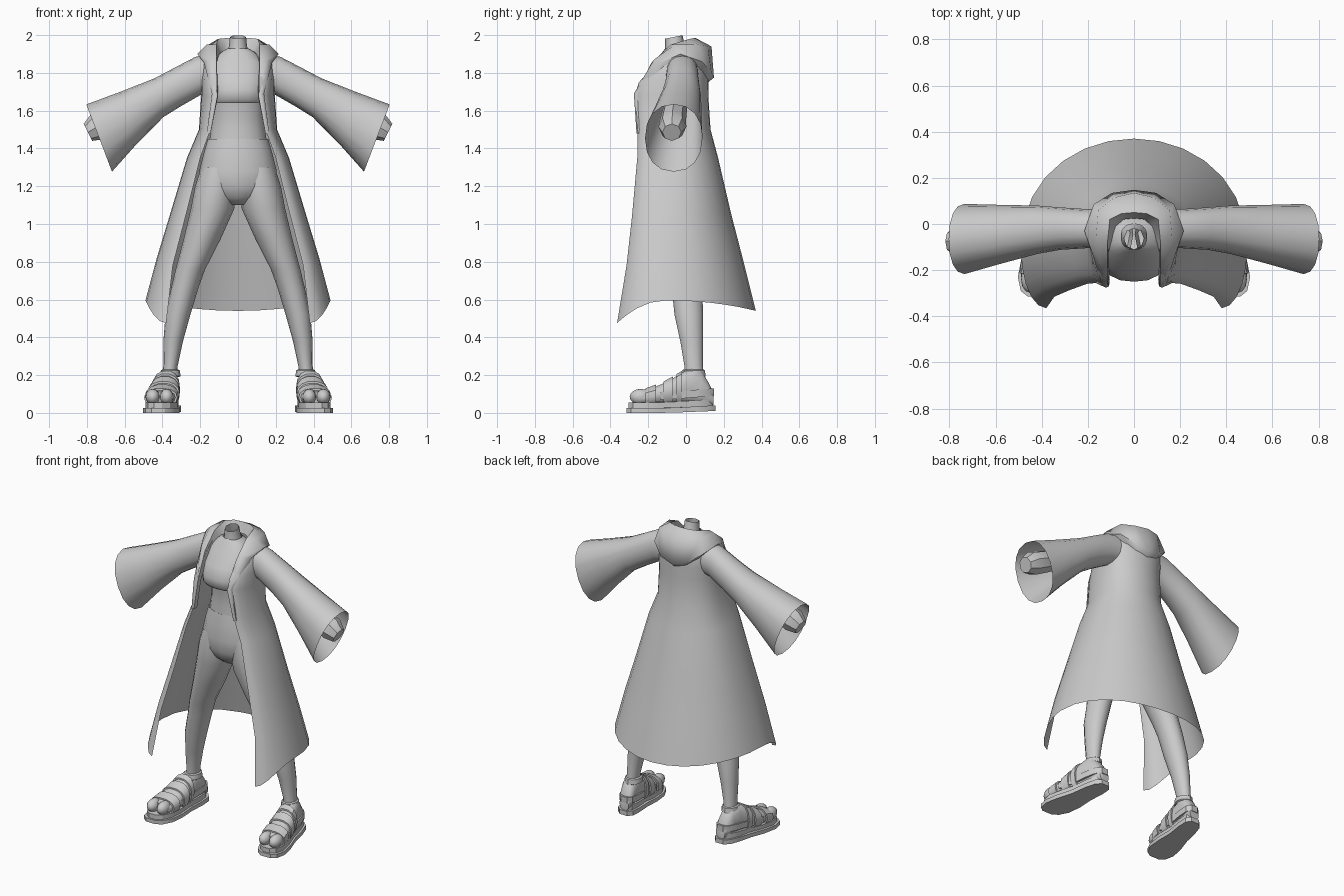
import bpy, bmesh
from math import sin, cos, pi, radians
from mathutils import Vector


def finish(name, bm, mirror=False, angle=50):
    bmesh.ops.recalc_face_normals(bm, faces=bm.faces)
    me = bpy.data.meshes.new(name)
    bm.to_mesh(me)
    bm.free()
    ob = bpy.data.objects.new(name, me)
    bpy.context.collection.objects.link(ob)
    bpy.ops.object.select_all(action='DESELECT')
    ob.select_set(True)
    bpy.context.view_layer.objects.active = ob
    bpy.ops.object.shade_smooth_by_angle(angle=radians(angle))
    if mirror:
        m = ob.modifiers.new("mirror", 'MIRROR')
        m.use_clip = True
    return ob


def loft(name, rings, closed=True, caps=(False, False), mirror=False, angle=50):
    """Skin a list of point rings into a surface."""
    bm = bmesh.new()
    vs = [[bm.verts.new(p) for p in r] for r in rings]
    n = len(rings[0])
    for a, b in zip(vs, vs[1:]):
        for i in range(n if closed else n - 1):
            j = (i + 1) % n
            bm.faces.new((a[i], a[j], b[j], b[i]))
    if caps[0]:
        bm.faces.new(vs[0])
    if caps[1]:
        bm.faces.new(vs[-1])
    return finish(name, bm, mirror, angle)


def ring(c, u, v, n=12, p=1.0):
    """Ellipse (p=1) or boxier superellipse (p<1) around c with half axes u, v."""
    c, u, v = Vector(c), Vector(u), Vector(v)
    f = lambda t: abs(t) ** p * (1 if t >= 0 else -1)
    return [c + u * f(cos(2 * pi * i / n)) + v * f(sin(2 * pi * i / n)) for i in range(n)]


def flat(x, y, z, rx, ry, n=16, p=1.0):
    return ring((x, y, z), (rx, 0, 0), (0, ry, 0), n, p)


def lerp(table, t):
    """Interpolate rows keyed by their first value."""
    for a, b in zip(table, table[1:]):
        if t <= b[0]:
            k = (t - a[0]) / (b[0] - a[0])
            return [p + (q - p) * k for p, q in zip(a[1:], b[1:])]
    return table[-1][1:]


# --- Coat body: open-fronted shell, half rings from back centre to front edge
def coat_ring(zb, zs, zf, yb, w, ys, xf, yf):
    pts = []
    for i in range(8):
        t = pi / 2 * i / 7
        pts.append((w * sin(t), ys + (yb - ys) * cos(t) ** 0.9 if i < 7 else ys,
                    zs + (zb - zs) * max(cos(t), 0) ** 2))
    for i in range(1, 6):
        t = pi / 2 * i / 5
        pts.append((xf + (w - xf) * cos(t), ys + (yf - ys) * sin(t), zs + (zf - zs) * sin(t) ** 2))
    pts[0] = (0, yb, zb)
    return pts


loft("coat_body", [coat_ring(*r) for r in (
    (.54, .595, .475, .37, .49, -.11, .38, -.365),
    (.80, .82, .78, .305, .43, -.10, .345, -.315),
    (1.05, 1.05, 1.05, .24, .36, -.09, .275, -.285),
    (1.35, 1.35, 1.35, .17, .27, -.07, .20, -.258),
    (1.50, 1.50, 1.50, .13, .207, -.06, .145, -.255),
    (1.68, 1.68, 1.68, .118, .195, -.045, .113, -.27),
    (1.76, 1.76, 1.75, .12, .195, -.035, .112, -.25),
    (1.86, 1.85, 1.85, .115, .19, -.03, .112, -.16),
    (1.91, 1.91, 1.90, .09, .16, -.02, .11, -.10),
)], closed=False, mirror=True)

# --- Bell sleeves, opening outwards
loft("sleeve", [ring(c, u, (0, h, 0), 8 if i == 9 else 16, .9) for i, (c, u, h) in enumerate((
    ((.14, -.02, 1.80), (.01, 0, .10), .085),
    ((.21, -.02, 1.785), (.015, 0, .10), .085),
    ((.32, -.02, 1.725), (.02, 0, .10), .092),
    ((.42, -.025, 1.668), (.025, 0, .102), .105),
    ((.58, -.045, 1.562), (.045, 0, .137), .128),
    ((.735, -.065, 1.455), (.068, 0, .178), .152)))], mirror=True)

# --- Arms inside the sleeves, cut off at the wrist
loft("arm", [ring(c, (r * .45, 0, r * .9), (0, r, 0), 8) for c, r in (
    ((.15, -.03, 1.79), .06), ((.45, -.05, 1.66), .06), ((.68, -.07, 1.545), .07),
    ((.745, -.072, 1.515), .074), ((.795, -.075, 1.485), .05))],
    caps=(False, True), mirror=True, angle=35)

# --- Hood folded down around the neck, running into the lapels
loft("hood", [
    [(.145, -.225, 1.48), (.145, -.257, 1.48), (.152, -.262, 1.48), (.165, -.255, 1.48), (.16, -.24, 1.48)],
    [(.105, -.24, 1.68), (.108, -.27, 1.68), (.122, -.276, 1.69), (.138, -.268, 1.69), (.14, -.24, 1.68)],
    [(.11, -.15, 1.82), (.115, -.185, 1.85), (.15, -.17, 1.87), (.18, -.13, 1.855), (.17, -.12, 1.82)],
    [(.095, -.07, 1.90), (.115, -.08, 1.95), (.165, -.06, 1.95), (.215, -.03, 1.90), (.18, -.03, 1.85)],
    [(.08, -.01, 1.91), (.105, .02, 1.98), (.155, .06, 1.95), (.175, .085, 1.86), (.14, .07, 1.82)],
    [(.045, .02, 1.92), (.055, .045, 1.985), (.085, .115, 1.94), (.095, .135, 1.80), (.075, .10, 1.77)],
    [(0, .025, 1.92), (0, .05, 1.985), (0, .135, 1.94), (0, .148, 1.775), (0, .105, 1.74)],
], closed=False, mirror=True, angle=60)

# --- Bare midriff, cropped top and neck
loft("midriff", [flat(0, y, z, a, b) for z, y, a, b in (
    (1.42, -.055, .155, .115), (1.50, -.055, .143, .11), (1.57, -.055, .138, .11), (1.66, -.06, .14, .12))])
loft("cropped_top", [flat(0, y, z, a, b, 20, .8) for z, y, a, b in (
    (1.645, -.06, .13, .12), (1.64, -.08, .145, .145), (1.66, -.085, .15, .16), (1.71, -.085, .155, .165),
    (1.78, -.075, .155, .145), (1.86, -.055, .14, .10), (1.91, -.055, .09, .07), (1.93, -.055, .055, .055))])
loft("neck", [flat(0, y, z, a, b, 8) for z, y, a, b in (
    (1.88, -.05, .065, .065), (1.94, -.058, .048, .052), (1.985, -.064, .043, .046))])
neck = bpy.data.objects["neck"].data.vertices
for v in list(neck)[-8:]:
    v.co.z = 1.99 + (v.co.y + .064) * .2

# --- Trousers: hips and two tapering legs
loft("hips", [flat(0, -.05, z, a, b) for z, a, b in (
    (1.445, .15, .112), (1.45, .16, .122), (1.38, .18, .132), (1.28, .205, .14), (1.2, .205, .135),
    (1.14, .13, .11), (1.10, .05, .06))], caps=(False, True))
loft("leg", [flat(x, y, z, a, b, 14) for z, x, y, a, b in (
    (1.30, .10, -.045, .095, .12), (1.20, .115, -.045, .112, .13), (1.08, .135, -.04, .115, .125),
    (.92, .19, -.025, .098, .11), (.76, .252, -.01, .078, .09), (.66, .282, .005, .072, .082),
    (.52, .318, .015, .066, .078), (.38, .343, .03, .052, .062), (.25, .357, .04, .038, .05),
    (.16, .365, .045, .042, .055))], mirror=True)

# --- Feet: cross-sections along y (y, half width, top height)
FOOT = [(-.30, .05, .08), (-.27, .07, .105), (-.2, .08, .125), (-.1, .075, .165), (-.03, .065, .21),
        (.03, .054, .24), (.08, .05, .225), (.115, .046, .17), (.145, .034, .11)]


def cx(y):
    return .377 - .15 * y


def foot_ring(y, grow=0.0, n=14):
    w, top = lerp(FOOT, y)
    zc = .04 + (top - .04) / 2
    return ring((cx(y), y, zc), (w + grow, 0, 0), (0, 0, top - zc + grow), n, .85)


loft("foot", [foot_ring(y) for y in (-.25, -.2, -.1, -.03, .03, .08, .115, .145)], caps=(True, True), mirror=True)

# Split toes
bm = bmesh.new()
for dx, r in ((-.037, .037), (.037, .038)):
    res = bmesh.ops.create_uvsphere(bm, u_segments=12, v_segments=8, radius=1)
    for v in res['verts']:
        v.co = Vector((cx(-.25) + dx + v.co.x * r, -.24 + v.co.y * .058, .085 + v.co.z * .042))
finish("toes", bm, True)

# Sandal straps wrapped over the foot
for k, (y0, y1) in enumerate(((-.215, -.16), (-.12, -.07), (-.05, -.02))):
    loft("sandal_strap_%d" % (k + 1), [foot_ring(y0), foot_ring(y0, .01), foot_ring(y1, .01), foot_ring(y1)],
         mirror=True, angle=35)


# Sandal soles
def outline(grow, z, tilt=0.0):
    side = [(-.315, .035), (-.29, .07), (-.23, .092), (-.14, .088), (-.04, .07), (.06, .066), (.125, .055), (.155, .028)]
    fwd = [(1, y, w) for y, w in side]
    pts = []
    for s, y, w in fwd + [(-1, y, w) for y, w in reversed(side)]:
        yy = -.08 + (y + .08) * (1 + grow * 4)
        pts.append((cx(yy) + s * (w + grow), yy, z + tilt * max(0, yy + .1)))
    return pts


loft("sandal_sole", [outline(0, 0, .04), outline(0, .025, .06)], caps=(True, True), mirror=True, angle=30)
loft("sandal_footbed", [outline(-.012, .025, .05), outline(-.012, .055, .08)], caps=(True, True), mirror=True, angle=30)

# Heel band around the back half of the sandal
band = lambda g, z: [p for p in outline(g, z, .08) if p[1] > -.15]
loft("heel_band", [band(-.02, .07), band(-.006, .07), band(-.006, .11), band(-.02, .11)],
     closed=False, mirror=True, angle=30)

# Ankle cuff
loft("ankle_cuff", [flat(.358, .04, z, a, b, 12) for z, a, b in (
    (.19, .046, .058), (.195, .054, .064), (.225, .05, .06), (.23, .04, .052))], mirror=True, angle=35)
